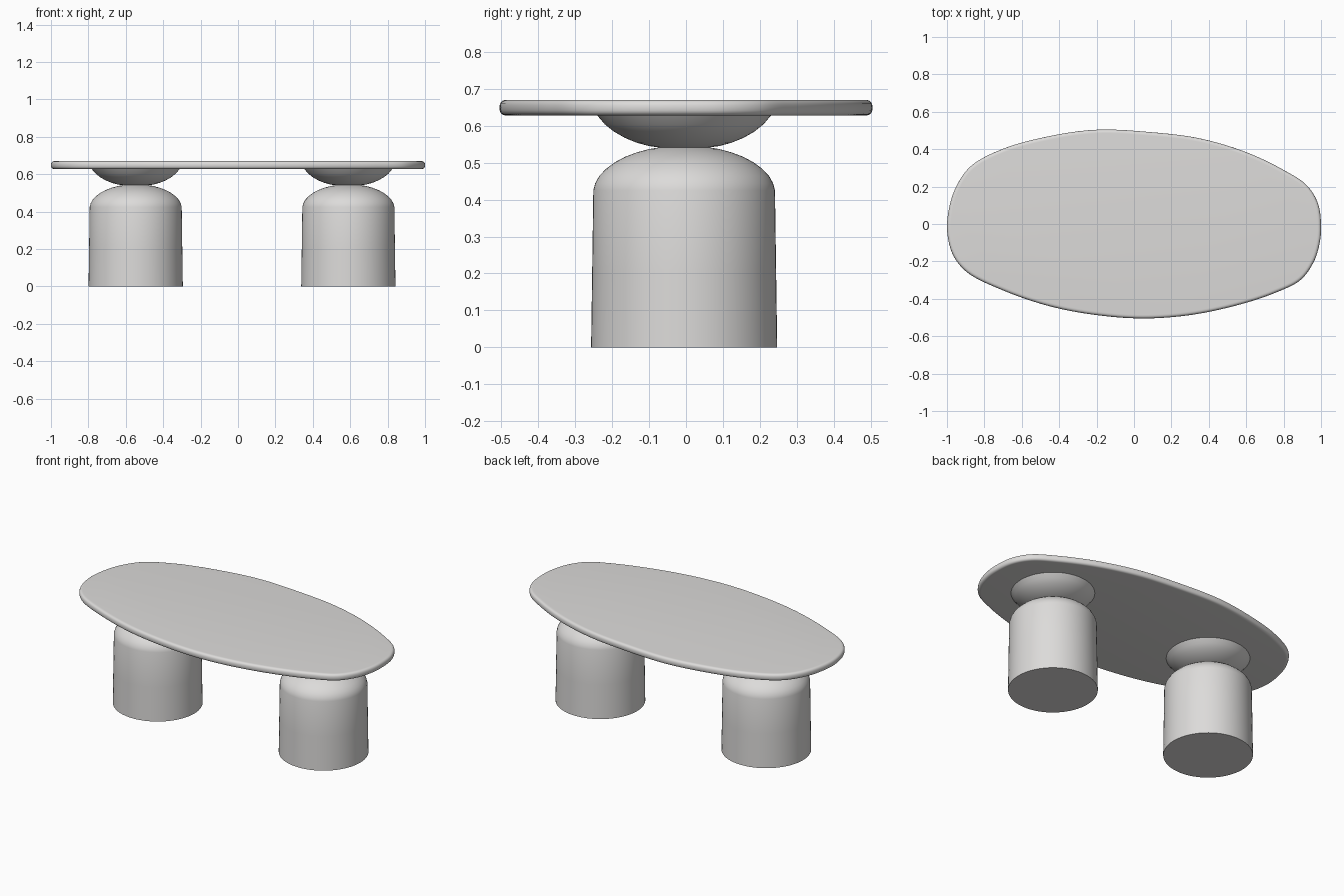
import bpy, bmesh, math
from mathutils import Vector

if "Cube" in bpy.data.objects:
    bpy.data.objects.remove(bpy.data.objects["Cube"])

mat = bpy.data.materials.new("warm grey")
mat.diffuse_color = (0.72, 0.71, 0.70, 1)
mat.use_nodes = True
mat.node_tree.nodes["Principled BSDF"].inputs["Base Color"].default_value = mat.diffuse_color


def finish(name, bm, angle):
    bmesh.ops.recalc_face_normals(bm, faces=bm.faces)
    me = bpy.data.meshes.new(name)
    bm.to_mesh(me)
    bm.free()
    me.materials.append(mat)
    ob = bpy.data.objects.new(name, me)
    bpy.context.collection.objects.link(ob)
    bpy.ops.object.select_all(action='DESELECT')
    ob.select_set(True)
    bpy.context.view_layer.objects.active = ob
    bpy.ops.object.shade_smooth_by_angle(angle=math.radians(angle))
    return ob


def loft(name, rings, angle=35):
    """Skin closed rings of points and cap both ends."""
    bm = bmesh.new()
    vs = [[bm.verts.new(p) for p in r] for r in rings]
    n = len(vs[0])
    for a, b in zip(vs, vs[1:]):
        for i in range(n):
            j = (i + 1) % n
            bm.faces.new((a[i], a[j], b[j], b[i]))
    bm.faces.new(vs[0][::-1])
    bm.faces.new(vs[-1])
    return finish(name, bm, angle)


def smooth_closed(pts, sub):
    """Closed Catmull-Rom curve (centripetal knots) through the points."""
    P = [Vector(p) for p in pts]
    n, out = len(P), []
    for i in range(n):
        p0, p1, p2, p3 = (P[(i + k - 1) % n] for k in range(4))
        t0 = 0
        t1 = t0 + (p1 - p0).length ** 0.5
        t2 = t1 + (p2 - p1).length ** 0.5
        t3 = t2 + (p3 - p2).length ** 0.5
        for s in range(sub):
            t = t1 + (t2 - t1) * s / sub
            a1 = p0.lerp(p1, (t - t0) / (t1 - t0))
            a2 = p1.lerp(p2, (t - t1) / (t2 - t1))
            a3 = p2.lerp(p3, (t - t2) / (t3 - t2))
            b1 = a1.lerp(a2, (t - t0) / (t2 - t0))
            b2 = a2.lerp(a3, (t - t1) / (t3 - t1))
            out.append(b1.lerp(b2, (t - t1) / (t2 - t1)))
    return out


# Table top: irregular pebble outline with a rounded rim
outline = smooth_closed([
    (1.0, -0.02), (0.985, 0.11), (0.925, 0.21), (0.8, 0.293), (0.6, 0.388), (0.35, 0.462),
    (0.08, 0.496), (-0.2, 0.508), (-0.45, 0.474), (-0.7, 0.406), (-0.87, 0.315),
    (-0.95, 0.205), (-0.99, 0.08), (-0.998, -0.04), (-0.965, -0.165), (-0.89, -0.255),
    (-0.7, -0.35), (-0.45, -0.435), (-0.2, -0.482), (0.05, -0.5), (0.3, -0.482),
    (0.55, -0.43), (0.75, -0.365), (0.89, -0.295), (0.96, -0.2), (0.99, -0.11)], 8)


def fit(vals, half):
    lo, hi = min(vals), max(vals)
    return [(v - lo) / (hi - lo) * 2 * half - half for v in vals]


outline = [Vector(p) for p in zip(fit([p.x for p in outline], 1.0),
                                  fit([p.y for p in outline], 0.505))]
n = len(outline)
normals = []
for i in range(n):
    t = outline[(i + 1) % n] - outline[i - 1]
    normals.append(Vector((t.y, -t.x)).normalized())
rings = []
for k in range(13):
    a = math.pi * (k / 12 - 0.5)
    inset = 0.02 * (1 - max(math.cos(a), 0) ** 0.8)
    z = 0.649 + 0.021 * math.copysign(abs(math.sin(a)) ** 0.8, a)
    rings.append([(p.x - m.x * inset, p.y - m.y * inset, z)
                  for p, m in zip(outline, normals)])
loft("table_top", rings, 40)


def turned(name, profile, cx, cy):
    N = 64
    loft(name, [[(cx + r * math.cos(2 * math.pi * i / N),
                  cy + r * math.sin(2 * math.pi * i / N), z) for i in range(N)]
                for r, z in profile])


# Domed cylinder legs with shallow bowl supports
leg = [(0.252, 0), (0.249, 0.21), (0.246, 0.425), (0.241, 0.444), (0.230, 0.464),
       (0.212, 0.483), (0.188, 0.501), (0.160, 0.516), (0.128, 0.528),
       (0.095, 0.537), (0.065, 0.542)]
bowl = [(0.065, 0.541), (0.095, 0.545), (0.128, 0.554), (0.160, 0.567),
        (0.190, 0.584), (0.215, 0.604), (0.237, 0.630)]
for side, x in (("left", -0.547), ("right", 0.59)):
    turned(side + "_leg", leg, x, -0.005)
    turned(side + "_bowl_support", bowl, x, -0.005)
